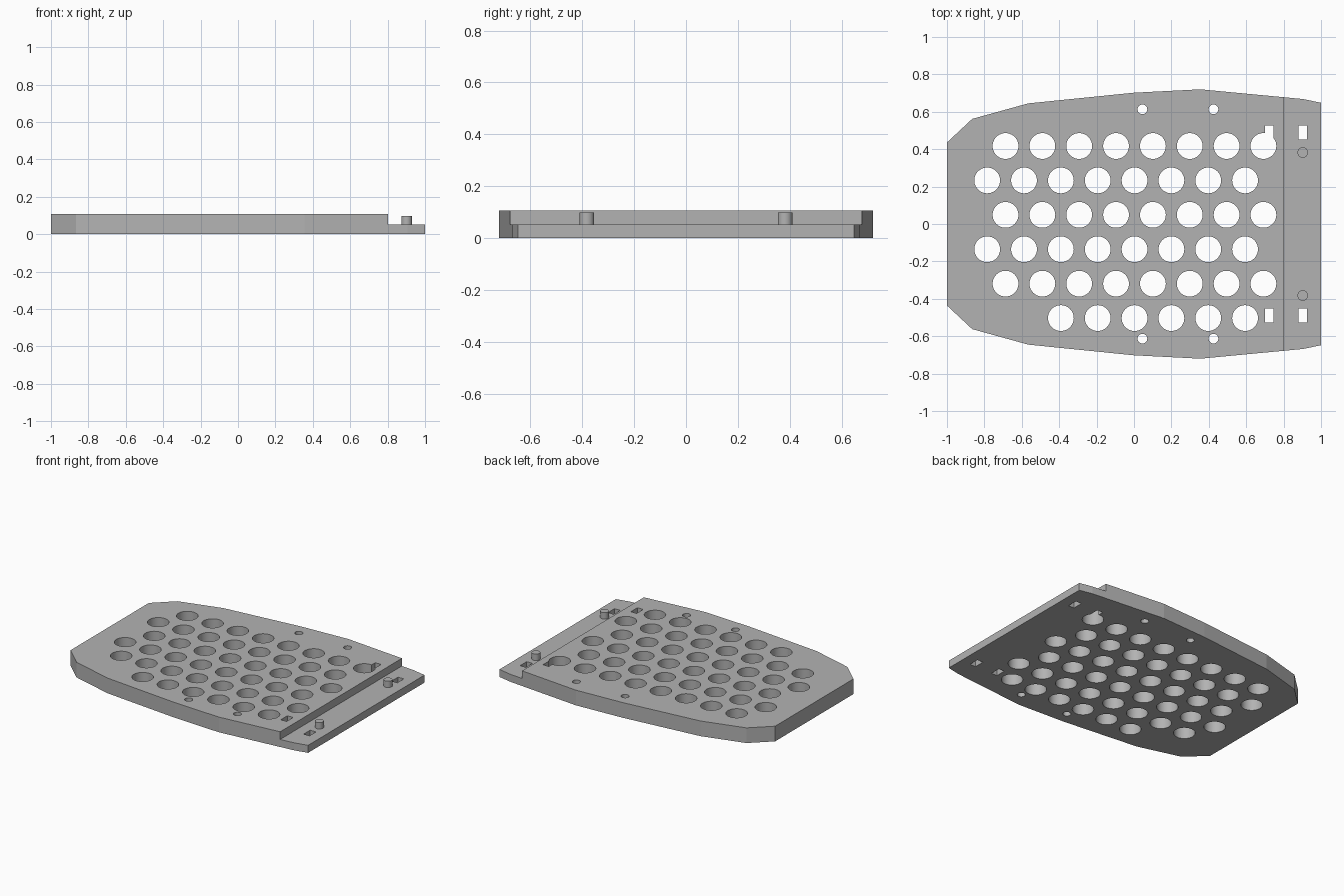
import bpy
import bmesh
import math
from mathutils import Matrix, Vector

default = bpy.data.objects.get("Cube")
if default:
    bpy.data.objects.remove(default, do_unlink=True)

THICK, STEP, PIN_TOP = 0.107, 0.053, 0.098
STEP_X = 0.803

grey = bpy.data.materials.new("plain grey")
grey.use_nodes = True
color = (0.45, 0.45, 0.45, 1)
grey.diffuse_color = color
grey.node_tree.nodes["Principled BSDF"].inputs["Base Color"].default_value = color


def make_object(name, bm):
    bmesh.ops.recalc_face_normals(bm, faces=bm.faces[:])
    mesh = bpy.data.meshes.new(name)
    bm.to_mesh(mesh)
    bm.free()
    mesh.materials.append(grey)
    obj = bpy.data.objects.new(name, mesh)
    bpy.context.collection.objects.link(obj)
    return obj


def add_cylinder(bm, x, y, r, z0, z1, sides=40):
    bmesh.ops.create_cone(bm, cap_ends=True, segments=sides, radius1=r, radius2=r,
                          depth=z1 - z0, matrix=Matrix.Translation((x, y, (z0 + z1) / 2)))


def add_box(bm, center, size):
    matrix = Matrix.Translation(center) @ Matrix.Diagonal((*size, 1))
    bmesh.ops.create_cube(bm, size=1, matrix=matrix)


def activate(obj):
    bpy.ops.object.select_all(action='DESELECT')
    obj.select_set(True)
    bpy.context.view_layer.objects.active = obj


def cut(target, bm):
    cutter = make_object("cutter", bm)
    cutter.hide_render = True
    mod = target.modifiers.new("cut", 'BOOLEAN')
    mod.operation = 'DIFFERENCE'
    mod.solver = 'EXACT'
    mod.object = cutter
    activate(target)
    bpy.ops.object.modifier_apply(modifier=mod.name)
    bpy.data.objects.remove(cutter, do_unlink=True)


# Plate: half outline mirrored across y, then extruded
half = [(-1, 0.436), (-0.865, 0.562), (-0.565, 0.645), (0, 0.702),
        (0.355, 0.72), (0.905, 0.668), (1, 0.648)]
outline = half + [(x, -y) for x, y in reversed(half)]
bm = bmesh.new()
base = bm.faces.new([bm.verts.new((x, y, 0)) for x, y in outline])
ext = bmesh.ops.extrude_face_region(bm, geom=[base])
bmesh.ops.translate(bm, vec=Vector((0, 0, THICK)),
                    verts=[g for g in ext["geom"] if isinstance(g, bmesh.types.BMVert)])
plate = make_object("perforated_plate", bm)

# Lowered ledge along the +x end
bm = bmesh.new()
add_box(bm, (STEP_X + 0.5, 0, STEP + 0.5), (1, 3, 1))
cut(plate, bm)

# Staggered rows of large holes, and small screw holes near the long edges
bm = bmesh.new()
for row in range(6):
    last_x = 0.594 if row % 2 else 0.692
    for i in range(6 if row == 5 else 8):
        add_cylinder(bm, last_x - i * 0.197, 0.417 - row * 0.184, 0.069, -0.1, 0.2)
for x in (0.045, 0.425):
    for side in (1, -1):
        add_cylinder(bm, x, side * 0.613, 0.026, -0.1, 0.2, 24)
cut(plate, bm)

# Rectangular slots on both sides of the step
bm = bmesh.new()
for x in (0.724, 0.902):
    for side in (1, -1):
        add_box(bm, (x, side * 0.489, 0.05), (0.045, 0.073, 0.4))
cut(plate, bm)

# Locating pins on the ledge
pins = []
for name, side in (("left_pin", 1), ("right_pin", -1)):
    bm = bmesh.new()
    add_cylinder(bm, 0.902, side * 0.382, 0.028, STEP, PIN_TOP, 32)
    pins.append(make_object(name, bm))

for obj in [plate] + pins:
    activate(obj)
    bpy.ops.object.shade_smooth_by_angle(angle=math.radians(20))
    # Outline facets stay flat
    for edge in obj.data.edges:
        a, b = (obj.data.vertices[v].co for v in edge.vertices)
        if abs(a.z - b.z) > 0.01 and any(math.hypot(a.x - x, abs(a.y) - y) < 0.002 for x, y in half):
            edge.use_edge_sharp = True
